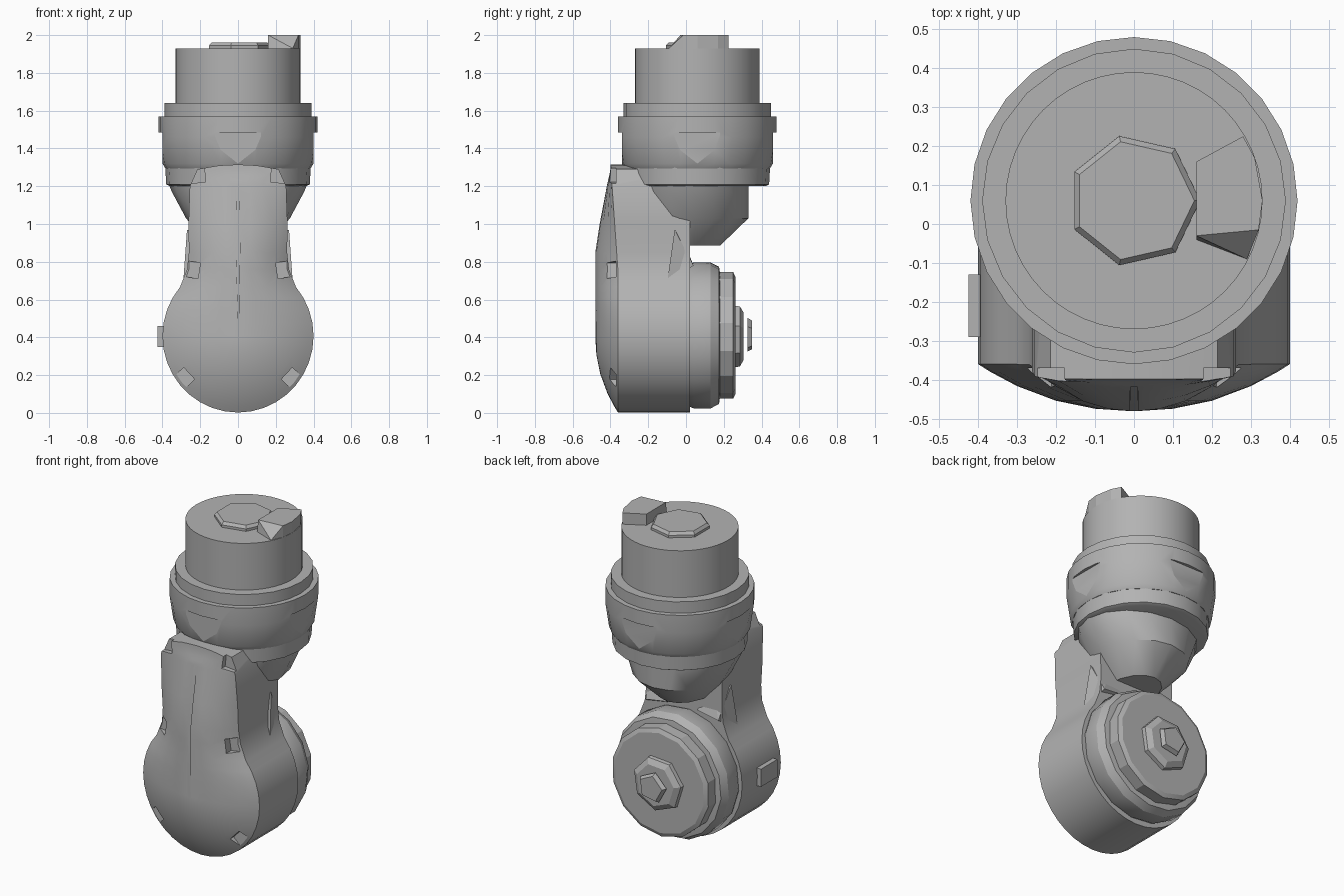
import bpy, bmesh
from math import sin, cos, pi, radians, sqrt
from mathutils import Vector, Matrix

cube = bpy.data.objects.get("Cube")
if cube:
    bpy.data.objects.remove(cube, do_unlink=True)

grey = bpy.data.materials.new("cast_grey")
grey.use_nodes = True
grey.diffuse_color = (0.45, 0.45, 0.45, 1)
grey.node_tree.nodes["Principled BSDF"].inputs["Base Color"].default_value = (0.45, 0.45, 0.45, 1)

AXIS_Y = 0.06    # upright axis of the upper joint
HUB_Z = 0.41     # height of the lower joint axis


def finish(name, bm, smooth=30):
    bmesh.ops.recalc_face_normals(bm, faces=bm.faces[:])
    mesh = bpy.data.meshes.new(name)
    bm.to_mesh(mesh)
    bm.free()
    mesh.materials.append(grey)
    obj = bpy.data.objects.new(name, mesh)
    bpy.context.scene.collection.objects.link(obj)
    if smooth:
        shade(obj, smooth)
    return obj


def shade(obj, angle):
    bpy.ops.object.select_all(action='DESELECT')
    obj.select_set(True)
    bpy.context.view_layer.objects.active = obj
    bpy.ops.object.shade_smooth_by_angle(angle=radians(angle))


def loft(name, rings, smooth=30):
    """Skin equal-length rings of points and cap both ends."""
    bm = bmesh.new()
    loops = [[bm.verts.new(p) for p in ring] for ring in rings]
    n = len(loops[0])
    for a, b in zip(loops, loops[1:]):
        for i in range(n):
            j = (i + 1) % n
            bm.faces.new((a[i], a[j], b[j], b[i]))
    bm.faces.new(loops[0])
    bm.faces.new(loops[-1])
    return finish(name, bm, smooth)


def upright(name, profile, sides, smooth=30):
    """Turned part on the upper joint axis; profile is (radius, z)."""
    turn = [2 * pi * i / sides for i in range(sides)]
    return loft(name, [[(r * cos(t), AXIS_Y + r * sin(t), z) for t in turn]
                       for r, z in profile], smooth)


def rearward(name, profile, sides, smooth=30, phase=0):
    """Turned part on the lower joint axis; profile is (radius, y)."""
    turn = [phase + 2 * pi * i / sides for i in range(sides)]
    return loft(name, [[(r * cos(t), y, HUB_Z + r * sin(t)) for t in turn]
                       for r, y in profile], smooth)


def hull(name, points):
    bm = bmesh.new()
    for p in points:
        bm.verts.new(p)
    bmesh.ops.convex_hull(bm, input=bm.verts[:])
    return finish(name, bm, 0)


def box(name, centre, size, tilt=0):
    bm = bmesh.new()
    m = (Matrix.Translation(centre) @ Matrix.Rotation(tilt, 4, 'Y')
         @ Matrix.Diagonal((*size, 1)))
    bmesh.ops.create_cube(bm, size=1, matrix=m)
    return finish(name, bm, 0)


def carve(obj, cutters, angle):
    for cutter in cutters:
        cutter.hide_render = True
        mod = obj.modifiers.new("cut", 'BOOLEAN')
        mod.operation = 'DIFFERENCE'
        mod.solver = 'EXACT'
        mod.object = cutter
        bpy.context.view_layer.objects.active = obj
        bpy.ops.object.modifier_apply(modifier=mod.name)
        bpy.data.objects.remove(cutter, do_unlink=True)
    shade(obj, angle)


# Upper joint: spigot, shoulder and collar
upright("spigot", [(0.33, 1.60), (0.33, 1.93)], 48)
upright("shoulder", [(0.39, 1.55), (0.39, 1.64)], 24)
collar = upright("collar", [(0.385, 1.295), (0.40, 1.32), (0.42, 1.46), (0.42, 1.57)], 28)

# Flat pads cut into the collar on four sides
pads = []
for dx, dy in ((1, 0), (-1, 0), (0, 1), (0, -1)):
    pads.append(box("pad_cutter", (dx * 0.5, AXIS_Y + dy * 0.5, 1.38),
                    (0.2 if dx else 0.5, 0.2 if dy else 0.5, 0.21)))
carve(collar, pads, 30)

# Boss and drive key on the top face
upright("top_boss", [(0.17, 1.92), (0.17, 1.945), (0.155, 1.962)], 7, 0)
key_outline = [(0.16, -0.03), (0.32, -0.015), (0.33, 0.06), (0.31, 0.17), (0.28, 0.225), (0.16, 0.16)]
hull("drive_key", [(x, y, z) for x, y in key_outline for z in (1.92, 2.0)]
     + [(0.29, -0.09, 1.93), (0.16, -0.04, 1.93)])

# Neck tapering down from the collar
upright("neck_ring", [(0.36, 1.20), (0.38, 1.21), (0.385, 1.30)], 20)
sections = [(1.22, 0.37, -0.27, 0.33), (1.17, 0.35, -0.27, 0.33),
            (1.03, 0.275, -0.25, 0.33), (0.885, 0.15, -0.25, 0.18)]
rings = []
for z, rx, front, back in sections:
    rings.append([(rx * cos(2 * pi * i / 16),
                   (front + back) / 2 + (back - front) / 2 * sin(2 * pi * i / 16), z)
                  for i in range(16)])
loft("neck_funnel", rings, 35)

# Arm body: round lower end running into a straight upper strap
half = [(0.4 * cos(radians(a)), HUB_Z - 0.003 + 0.405 * sin(radians(a))) for a in range(-90, 41, 10)]
half += [(0.27, 0.76), (0.26, 0.85), (0.262, 1.0), (0.255, 1.2), (0.215, 1.29), (0.1, 1.31), (0, 1.315)]
outline = half + [(-x, z) for x, z in reversed(half[1:-1])]


def rim_y(z):
    return -0.36 - 0.07 * max(0, min(z, 1.3) - 0.75)


def crown_y(z):
    return -0.48 + 0.19 * max(0, z - 0.88)


def front_ring(s):
    ring = []
    for x, z in outline:
        spine = max(HUB_Z, min(1.2, z))
        zz = spine + (z - spine) * s
        edge, top = rim_y(z), min(crown_y(zz), rim_y(z) - 0.005)
        ring.append((x * s, edge + (top - edge) * (1 - s ** 2.2), zz))
    return ring


body = loft("arm_body", [[(x, 0.02, z) for x, z in outline]]
            + [front_ring(s) for s in (1, 0.92, 0.75, 0.5, 0.25, 0.04)], 32)

# Bolt pockets around the front rim
pockets = []
for side in (1, -1):
    for x, z, tilt in ((0.225, 1.26, 0.1), (0.255, 0.76, -0.15), (0.295, 0.175, 0.75)):
        pockets.append(box("pocket_cutter", (side * x, -0.42, z), (0.1, 0.1, 0.085), side * tilt))
carve(body, pockets, 32)

# Side tab on the right of the body
box("side_tab", (-0.395, -0.21, 0.405), (0.06, 0.16, 0.11))

# Gussets between the strap and the rear hub
for side, label in ((1, "left"), (-1, "right")):
    hull(label + "_gusset", [(side * x, y, z) for x, y, z in
         ((0.27, -0.06, 0.97), (0.29, -0.1, 0.69), (0.25, 0.04, 0.78), (0.1, -0.06, 0.9),
          (0.1, 0.03, 0.8), (0.2, 0.0, 0.88))])

# Rear hub: stepped discs and floating cap
rearward("rear_hub", [(0.37, 0.0), (0.388, 0.04), (0.388, 0.13), (0.365, 0.175), (0.33, 0.18)], 16, 25, 0.1)
rearward("rear_cover", [(0.335, 0.16), (0.335, 0.25), (0.31, 0.262)], 14, 20, 0.2)
rearward("rear_boss", [(0.17, 0.25), (0.165, 0.285), (0.13, 0.305)], 7, 0, 0.3)
rearward("rear_cap", [(0.095, 0.325), (0.08, 0.35)], 5, 0, 0.5)
